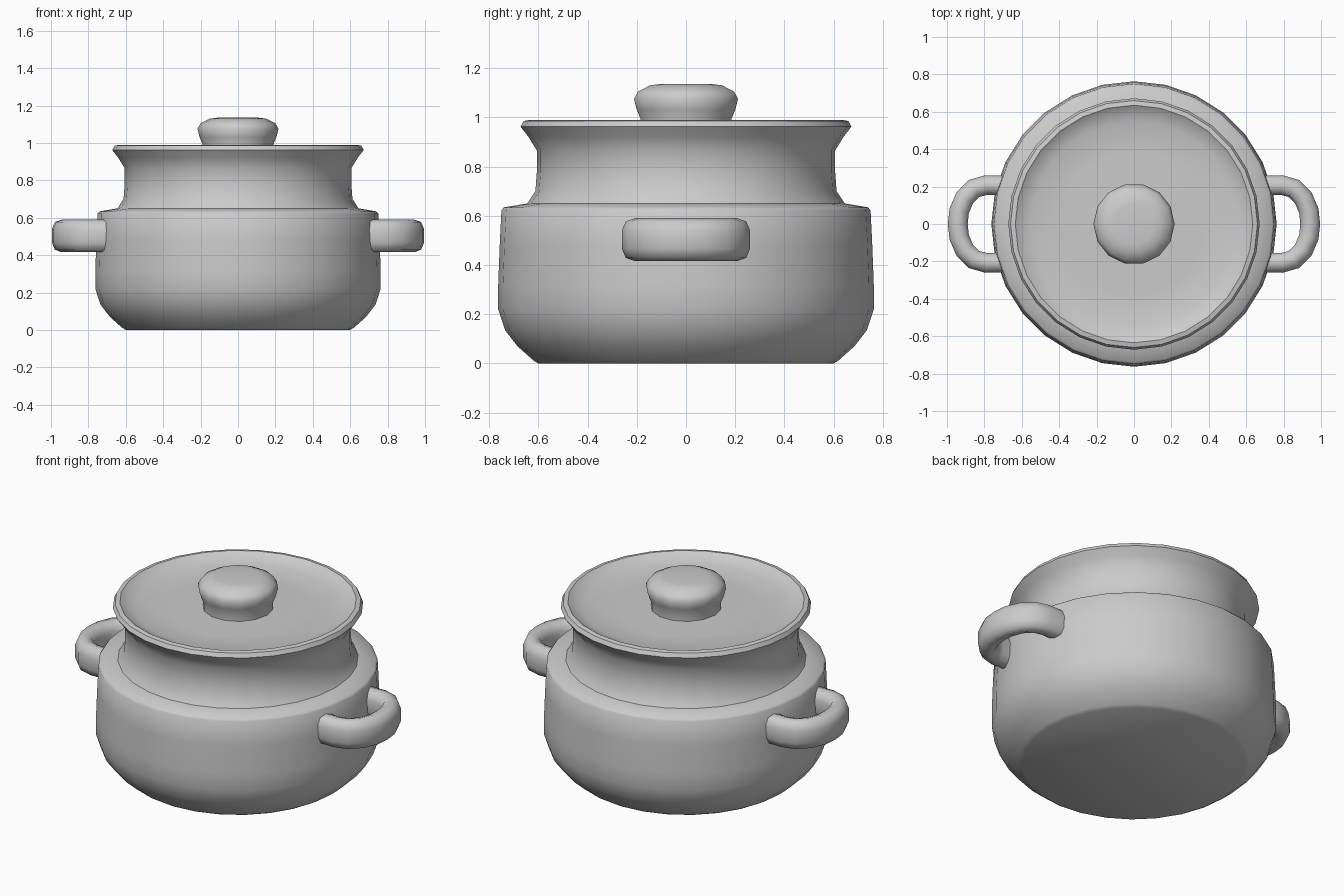
import bpy, bmesh, math
from mathutils import Vector

if "Cube" in bpy.data.objects:
    bpy.data.objects.remove(bpy.data.objects["Cube"])

clay = bpy.data.materials.new("grey clay")
clay.diffuse_color = (0.6, 0.6, 0.6, 1)
clay.use_nodes = True
clay.node_tree.nodes["Principled BSDF"].inputs["Base Color"].default_value = clay.diffuse_color


def finish(name, bm, angle):
    bmesh.ops.recalc_face_normals(bm, faces=bm.faces)
    me = bpy.data.meshes.new(name)
    bm.to_mesh(me)
    bm.free()
    ob = bpy.data.objects.new(name, me)
    bpy.context.collection.objects.link(ob)
    me.materials.append(clay)
    bpy.ops.object.select_all(action='DESELECT')
    ob.select_set(True)
    bpy.context.view_layer.objects.active = ob
    bpy.ops.object.shade_smooth_by_angle(angle=math.radians(angle))
    return ob


def bridge(bm, rings, caps=True):
    n = len(rings[0])
    for a, b in zip(rings, rings[1:]):
        for i in range(n):
            j = (i + 1) % n
            bm.faces.new((a[i], a[j], b[j], b[i]))
    if caps:
        bm.faces.new(rings[0])
        bm.faces.new(rings[-1])


def lathe(name, profile, sides, angle=40):
    bm = bmesh.new()
    rings = [[bm.verts.new((r * math.cos(2 * math.pi * i / sides),
                            r * math.sin(2 * math.pi * i / sides), z))
              for i in range(sides)] for r, z in profile]
    bridge(bm, rings)
    return finish(name, bm, angle)


# Pot body: rounded belly, sharp shoulder, neck, flared rim and dished lid
lathe("pot_body", [
    (0.60, 0.0), (0.62, 0.012), (0.685, 0.07), (0.735, 0.135), (0.763, 0.22),
    (0.763, 0.32), (0.757, 0.48), (0.75, 0.622), (0.74, 0.634),
    (0.645, 0.65), (0.612, 0.70), (0.606, 0.78), (0.606, 0.865),
    (0.64, 0.92), (0.672, 0.962), (0.66, 0.985), (0.635, 0.99),
    (0.61, 0.972), (0.55, 0.952), (0.38, 0.946), (0.15, 0.955)], 28, 45)

# Lid knob
lathe("lid_knob", [
    (0.19, 0.94), (0.19, 0.995), (0.205, 1.03), (0.217, 1.075),
    (0.20, 1.105), (0.15, 1.13), (0.11, 1.135)], 14, 50)


# Loop handles: a tall oval section swept along a bow
def handle(name, side):
    half = [(0.69, 0.205), (0.79, 0.208), (0.855, 0.19), (0.905, 0.14),
            (0.935, 0.07)]
    path = half + [(0.942, 0.0)] + [(x, -y) for x, y in reversed(half)]
    path = [Vector((x * side, y, 0.503)) for x, y in path]
    bm = bmesh.new()
    rings = []
    for k, p in enumerate(path):
        t = (path[min(k + 1, len(path) - 1)] - path[max(k - 1, 0)]).normalized()
        across = t.cross(Vector((0, 0, 1)))
        ring = []
        for i in range(10):
            a = 2 * math.pi * (i + 0.5) / 10
            c, s = math.cos(a), math.sin(a)
            u = math.copysign(abs(c) ** 0.75, c) * 0.055
            v = math.copysign(abs(s) ** 0.75, s) * 0.087
            ring.append(bm.verts.new(p + across * u + Vector((0, 0, v))))
        rings.append(ring)
    bridge(bm, rings)
    finish(name, bm, 60)


handle("right_handle", 1)
handle("left_handle", -1)
